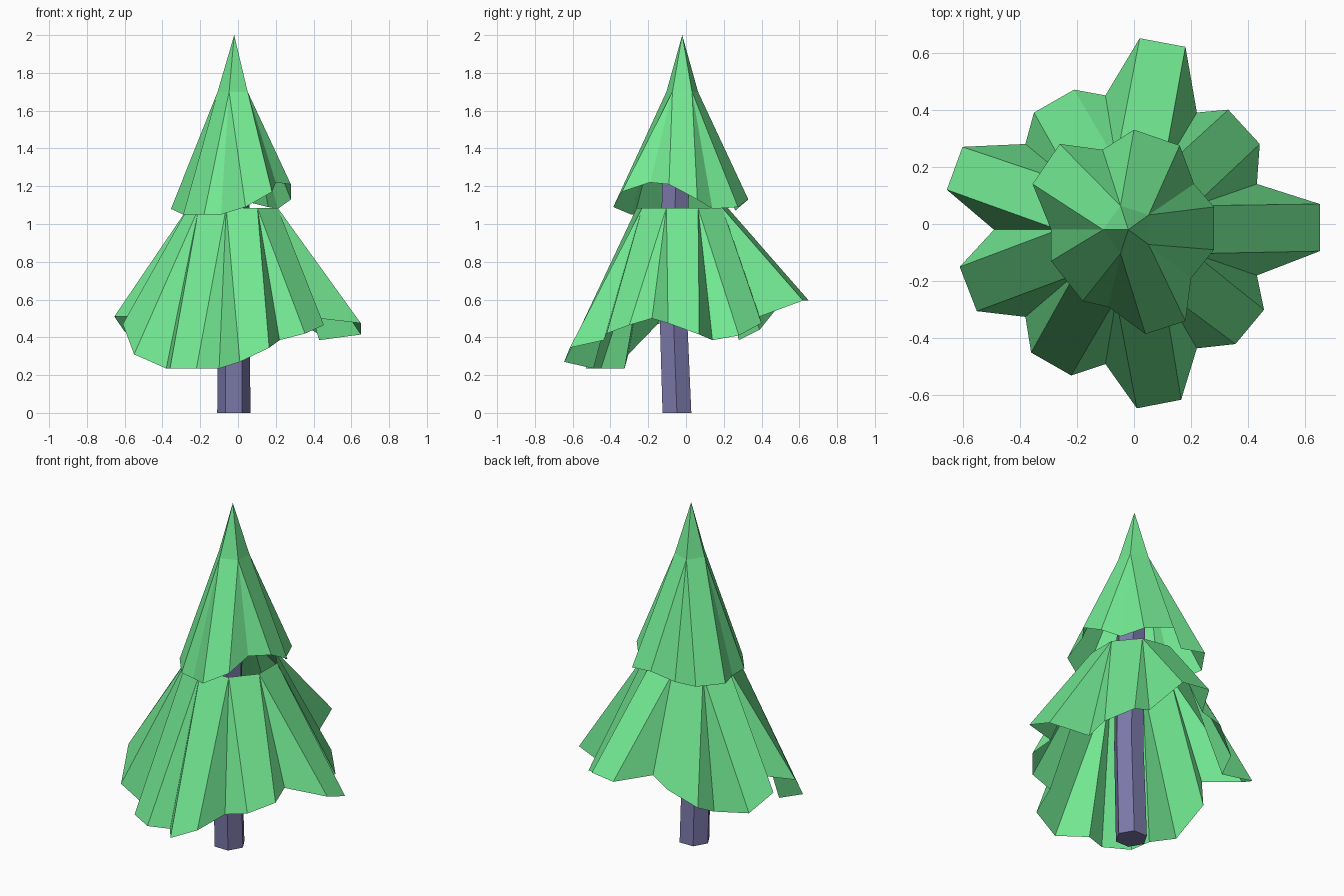
import bpy, bmesh
from math import cos, sin, radians

C = (-0.02, -0.02)  # tree axis


def material(name, colour):
    m = bpy.data.materials.new(name)
    m.diffuse_color = (*colour, 1)
    return m


def finish(bm, name, mat):
    me = bpy.data.meshes.new(name)
    bm.to_mesh(me)
    bm.free()
    ob = bpy.data.objects.new(name, me)
    bpy.context.collection.objects.link(ob)
    me.materials.append(mat)
    return ob


def tier(name, rim, radius, ring_z, mat, apex=None):
    """Folded skirt: rim holds (tip, tip, valley) per branch, hung from a small ring."""
    bm = bmesh.new()
    low = [bm.verts.new(p) for p in rim]
    n = len(rim) // 3
    step = 360 / n
    ring = [bm.verts.new((C[0] + radius * cos(radians(step * (k + 0.5))),
                          C[1] + radius * sin(radians(step * (k + 0.5))), ring_z))
            for k in range(n)]
    top = bm.verts.new(apex) if apex else None
    for k in range(n):
        a, b, v = low[3 * k:3 * k + 3]
        nxt = low[(3 * k + 3) % len(low)]
        bm.faces.new((a, b, ring[k], ring[k - 1]))   # branch face
        bm.faces.new((b, v, ring[k]))                # fold into the valley
        bm.faces.new((v, nxt, ring[k]))              # fold out again
        if top:
            bm.faces.new((ring[k - 1], ring[k], top))
    return finish(bm, name, mat)


green = material("foliage_green", (0.17, 0.82, 0.29))
bark = material("bark", (0.20, 0.19, 0.40))

# Lower skirt: nine uneven branches
tier("lower_branches", [
    (0.65, -0.095, 0.475), (0.65, 0.07, 0.415), (0.43, 0.14, 0.385),
    (0.44, 0.28, 0.41), (0.33, 0.40, 0.475), (0.22, 0.39, 0.51),
    (0.18, 0.62, 0.595), (0.02, 0.65, 0.595), (-0.10, 0.45, 0.59),
    (-0.21, 0.47, 0.54), (-0.35, 0.39, 0.44), (-0.38, 0.28, 0.385),
    (-0.60, 0.27, 0.43), (-0.655, 0.12, 0.51), (-0.49, -0.02, 0.51),
    (-0.61, -0.15, 0.47), (-0.55, -0.305, 0.31), (-0.38, -0.325, 0.235),
    (-0.36, -0.45, 0.235), (-0.22, -0.53, 0.235), (-0.10, -0.49, 0.235),
    (0.01, -0.645, 0.27), (0.165, -0.615, 0.345), (0.22, -0.435, 0.385),
    (0.355, -0.42, 0.42), (0.455, -0.30, 0.465), (0.43, -0.18, 0.50),
], 0.245, 1.085, green)

# Upper cone: five branches rising to the tip
tier("upper_branches", [
    (0.28, -0.09, 1.21), (0.28, 0.06, 1.13), (0.21, 0.14, 1.08),
    (0.16, 0.275, 1.09), (0.0, 0.33, 1.13), (-0.11, 0.26, 1.07),
    (-0.26, 0.28, 1.09), (-0.355, 0.14, 1.08), (-0.29, -0.02, 1.05),
    (-0.29, -0.13, 1.05), (-0.18, -0.27, 1.05), (-0.09, -0.29, 1.05),
    (0.04, -0.385, 1.09), (0.18, -0.34, 1.17), (0.20, -0.19, 1.22),
], 0.088, 1.7, green, apex=(-0.02, -0.02, 2.0))

# Slightly bent hexagonal trunk: (height, centre y, radius)
bm = bmesh.new()
rings = [[bm.verts.new((-0.022 + r * cos(radians(60 * i)), cy + r * sin(radians(60 * i)), z))
          for i in range(6)]
         for z, cy, r in [(0, -0.048, 0.088), (0.6, -0.07, 0.083),
                          (1.2, -0.055, 0.082), (1.45, -0.045, 0.075)]]
for lo, hi in zip(rings, rings[1:]):
    for i in range(6):
        bm.faces.new((lo[i - 1], lo[i], hi[i], hi[i - 1]))
bm.faces.new(rings[0][::-1])
bm.faces.new(rings[-1])
finish(bm, "trunk", bark)
